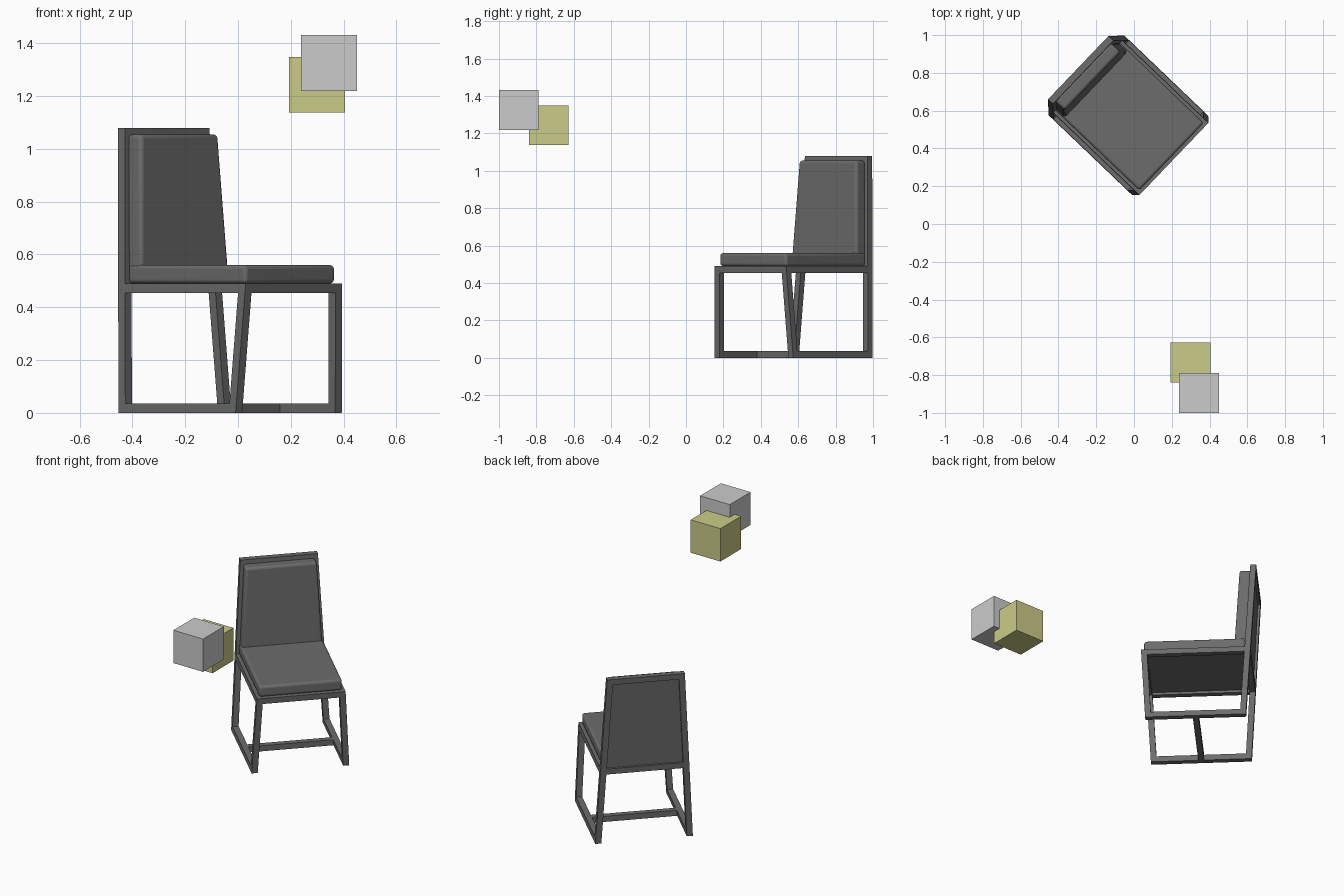
import bpy, bmesh, math

cube = bpy.data.objects.get("Cube")
if cube:
    bpy.data.objects.remove(cube, do_unlink=True)


def material(name, rgb):
    m = bpy.data.materials.new(name)
    m.use_nodes = True
    color = (*rgb, 1)
    m.diffuse_color = color
    m.node_tree.nodes["Principled BSDF"].inputs["Base Color"].default_value = color
    return m


CHARCOAL = material("charcoal", (0.15, 0.15, 0.15))
GREY = material("light_grey", (0.6, 0.6, 0.6))
YELLOW = material("olive_yellow", (0.6, 0.6, 0.25))

# Chair placement and proportions
TURN = math.radians(46.3)
PLACE = (-0.03, 0.575, 0)
LEAN = 0.055      # legs lean inward and splay toward front and back
BAR = 0.036       # square bar thickness
SEAT = 0.49       # top of seat rails
TOP = 1.08        # top of back posts


def half_x(z):
    return 0.291 - LEAN * z


def half_y(z):
    return 0.307 + LEAN * z


def build(name, blocks, mat, place=PLACE, turn=TURN, mirror=False, bevel=0):
    """Each block is (z0, z1, span); span(z) gives x0, x1, y0, y1 at a height."""
    bm = bmesh.new()
    for z0, z1, span in blocks:
        rings = []
        for z in (z0, z1):
            x0, x1, y0, y1 = span(z)
            rings.append([bm.verts.new((x, y, z)) for x, y in
                          ((x0, y0), (x1, y0), (x1, y1), (x0, y1))])
        low, high = rings
        bm.faces.new(low[::-1])
        bm.faces.new(high)
        for i in range(4):
            j = (i + 1) % 4
            bm.faces.new((low[i], low[j], high[j], high[i]))
    mesh = bpy.data.meshes.new(name)
    bm.to_mesh(mesh)
    bm.free()
    mesh.materials.append(mat)
    ob = bpy.data.objects.new(name, mesh)
    bpy.context.collection.objects.link(ob)
    ob.location = place
    ob.rotation_euler.z = turn
    if mirror:
        ob.modifiers.new("Mirror", "MIRROR")
    if bevel:
        mod = ob.modifiers.new("Bevel", "BEVEL")
        mod.width = bevel
        mod.segments = 4
        bpy.ops.object.select_all(action="DESELECT")
        ob.select_set(True)
        bpy.context.view_layer.objects.active = ob
        bpy.ops.object.shade_smooth_by_angle(angle=math.radians(35))
    return ob


# Side frames: front leg, rear post, floor rail and seat rail
def front_leg(z):
    return half_x(z) - BAR, half_x(z), -half_y(z), BAR - half_y(z)


def rear_post(z):
    return half_x(z) - BAR, half_x(z), half_y(z) - BAR, half_y(z)


def side_rail(z):
    return half_x(z) - BAR, half_x(z), BAR - half_y(z), half_y(z) - BAR


build("side_frames", [(0, SEAT, front_leg), (0, TOP, rear_post),
                      (0, BAR, side_rail), (SEAT - BAR, SEAT, side_rail)],
      CHARCOAL, mirror=True)


# Cross rails between the side frames
def cross_rail(y0, y1):
    return lambda z: (BAR - half_x(z), half_x(z) - BAR, y0(z), y1(z))


front_rail = cross_rail(lambda z: -half_y(z), lambda z: BAR - half_y(z))
rear_rail = cross_rail(lambda z: half_y(z) - BAR, half_y)
stretcher = cross_rail(lambda z: -BAR / 2, lambda z: BAR / 2)
build("front_seat_rail", [(SEAT - BAR, SEAT, front_rail)], CHARCOAL)
build("rear_seat_rail", [(SEAT - BAR, SEAT, rear_rail)], CHARCOAL)
build("top_back_rail", [(TOP - BAR, TOP, rear_rail)], CHARCOAL)
build("floor_stretcher", [(0, BAR, stretcher)], CHARCOAL)

# Panels behind the back cushion and under the seat
build("back_panel", [(SEAT, TOP - BAR, cross_rail(
    lambda z: half_y(z) - BAR, lambda z: half_y(z) - 0.015))], CHARCOAL)
build("seat_panel", [(SEAT - 0.02, SEAT, cross_rail(
    lambda z: BAR - half_y(z), lambda z: half_y(z) - BAR))], CHARCOAL)

# Cushions
build("seat_cushion", [(SEAT, 0.56, lambda z: (
    -0.247, 0.247, -0.316, half_y(z) - BAR))], CHARCOAL, bevel=0.015)
build("back_cushion", [(SEAT, 1.055, lambda z: (
    0.02 - half_x(z), half_x(z) - 0.02, half_y(z) - 0.102, half_y(z) - 0.03))],
    CHARCOAL, bevel=0.015)

# Two overlapping floating cubes
H = 0.106
for name, centre, mat in (("grey_cube", (0.345, -0.894, 1.325), GREY),
                          ("yellow_cube", (0.3, -0.734, 1.243), YELLOW)):
    build(name, [(-H, H, lambda z: (-H, H, -H, H))], mat, place=centre, turn=0)
